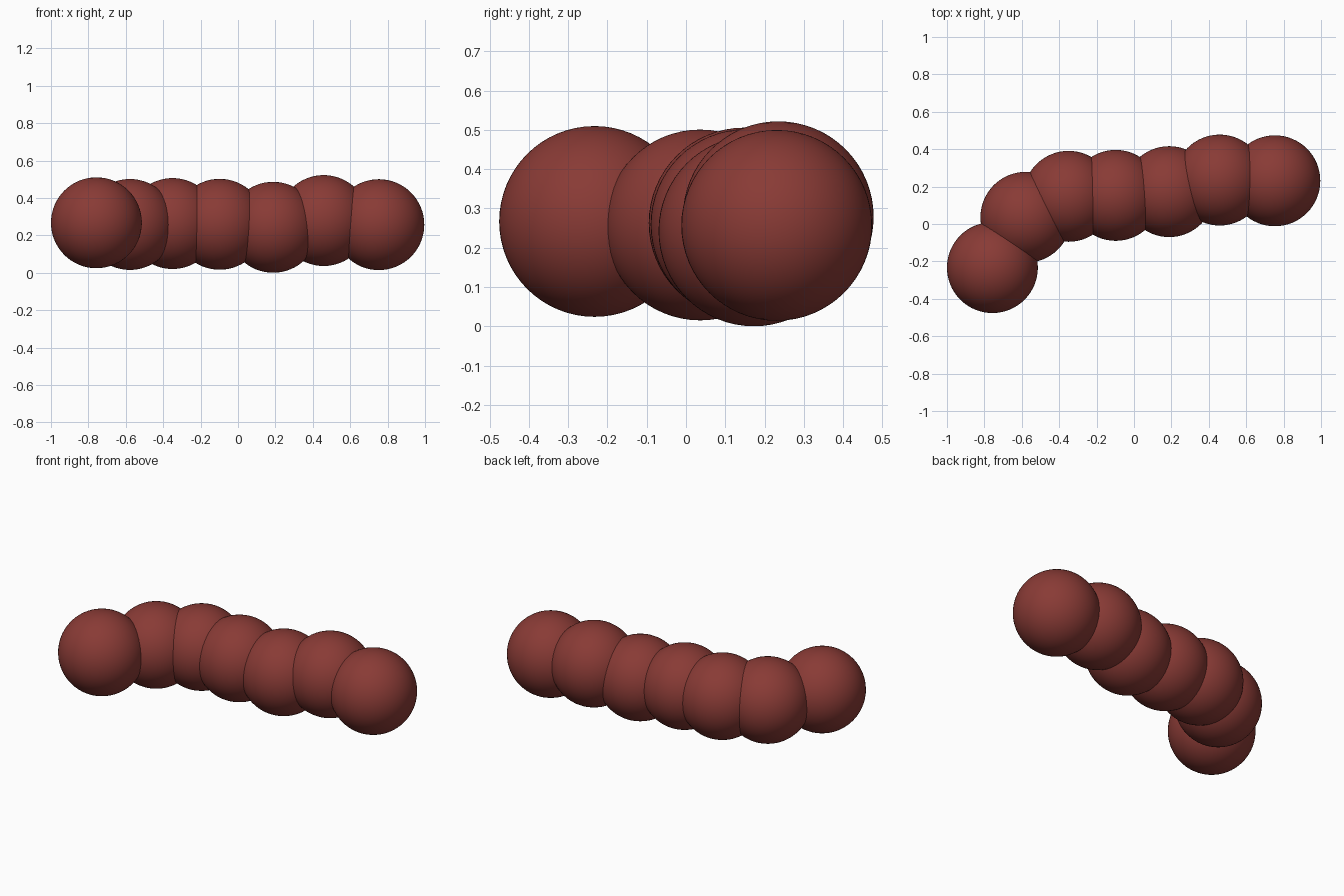
import bpy

if "Cube" in bpy.data.objects:
    bpy.data.objects.remove(bpy.data.objects["Cube"])

RADIUS = 0.243

# Dark red body colour
red = bpy.data.materials.new("dark_red")
red.diffuse_color = (0.25, 0.043, 0.036, 1)
red.use_nodes = True
red.node_tree.nodes["Principled BSDF"].inputs["Base Color"].default_value = red.diffuse_color

# Body centres, from the head end (left) to the tail end (right)
centres = [
    (-0.757, -0.233, 0.267),
    (-0.578, 0.036, 0.258),
    (-0.350, 0.148, 0.263),
    (-0.098, 0.153, 0.259),
    (0.188, 0.173, 0.243),
    (0.458, 0.235, 0.279),
    (0.753, 0.231, 0.257),
]

# Chain of overlapping smooth balls
for i, centre in enumerate(centres, 1):
    bpy.ops.mesh.primitive_uv_sphere_add(
        segments=64, ring_count=32, radius=RADIUS, location=centre)
    ball = bpy.context.object
    ball.name = f"body_segment_{i}"
    ball.data.materials.append(red)
    bpy.ops.object.shade_smooth()
